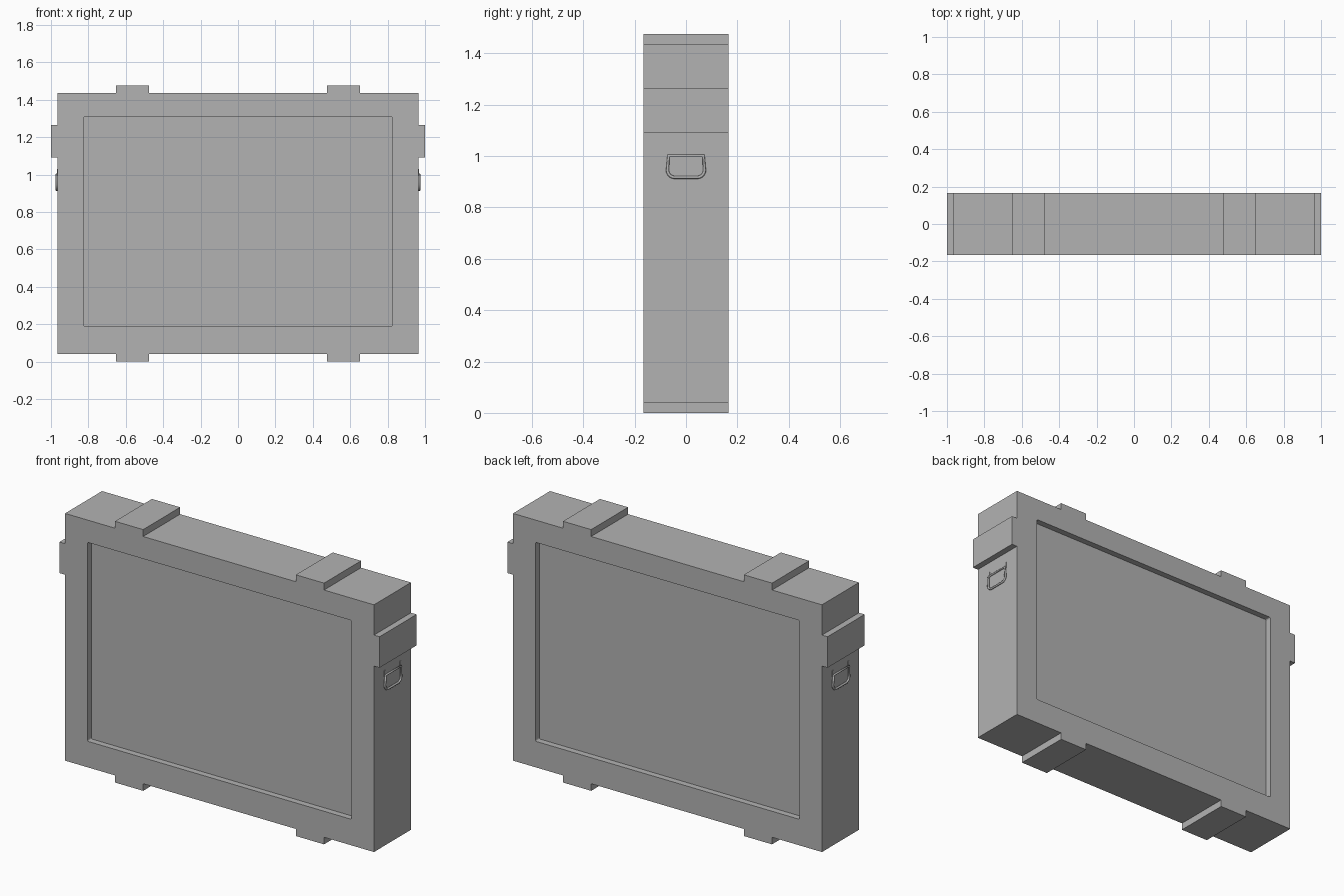
import bpy
import bmesh
from math import pi, cos, sin
from mathutils import Matrix, Vector

cube = bpy.data.objects.get("Cube")
if cube:
    bpy.data.objects.remove(cube, do_unlink=True)

# Single plain grey finish
grey = bpy.data.materials.new("plain_grey")
grey.use_nodes = True
colour = (0.45, 0.45, 0.45, 1)
grey.diffuse_color = colour
grey.node_tree.nodes["Principled BSDF"].inputs["Base Color"].default_value = colour

DEPTH = 0.165    # half depth of the case
SIDE = 0.965     # half width of the case
BASE, TOP = 0.04, 1.436
HEIGHT = 1.475


def box(name, low, high, bevel=0.0):
    """Box between two corners; bevel rounds the edges that run along y."""
    low, high = Vector(low), Vector(high)
    bm = bmesh.new()
    bmesh.ops.create_cube(bm, size=1, matrix=Matrix.Translation((low + high) / 2)
                          @ Matrix.Diagonal((*(high - low), 1)))
    if bevel:
        edges = [e for e in bm.edges
                 if abs(e.verts[0].co.y - e.verts[1].co.y) > 0.01]
        bmesh.ops.bevel(bm, geom=edges, offset=bevel, segments=3,
                        profile=0.5, affect='EDGES')
    mesh = bpy.data.meshes.new(name)
    bm.to_mesh(mesh)
    bm.free()
    obj = bpy.data.objects.new(name, mesh)
    mesh.materials.append(grey)
    bpy.context.collection.objects.link(obj)
    return obj


def wire(name, points, radius, cyclic):
    """Round wire following a path."""
    curve = bpy.data.curves.new(name, 'CURVE')
    curve.dimensions = '3D'
    curve.bevel_depth = radius
    curve.bevel_resolution = 2
    curve.use_fill_caps = True
    spline = curve.splines.new('POLY')
    spline.points.add(len(points) - 1)
    for point, co in zip(spline.points, points):
        point.co = (*co, 1)
    spline.use_cyclic_u = cyclic
    curve.materials.append(grey)
    obj = bpy.data.objects.new(name, curve)
    bpy.context.collection.objects.link(obj)
    return obj


# Case with a shallow panel sunk into the front and the back
case = box("case", (-SIDE, -DEPTH, BASE), (SIDE, DEPTH, TOP))
for name, face in (("front", -DEPTH), ("back", DEPTH)):
    cutter = box(name + "_panel_cutter", (-0.825, face - 0.035, 0.187),
                 (0.825, face + 0.035, 1.31), bevel=0.008)
    cutter.hide_render = True
    cutter.hide_viewport = True
    cut = case.modifiers.new(name + "_panel", 'BOOLEAN')
    cut.operation = 'DIFFERENCE'
    cut.solver = 'EXACT'
    cut.object = cutter

for side, s in (("left", 1), ("right", -1)):
    # Bands across the top and the bottom
    x0, x1 = sorted((s * 0.477, s * 0.653))
    box(side + "_top_band", (x0, -DEPTH, TOP), (x1, DEPTH, HEIGHT))
    box(side + "_foot", (x0, -DEPTH, 0), (x1, DEPTH, BASE))

    # Clasp block on the side
    x0, x1 = sorted((s * SIDE, s))
    box(side + "_clasp", (x0, -DEPTH, 1.09), (x1, DEPTH, 1.265))

    # Drop handle: straight top bar, sides, and rounded lower corners
    hx = s * (SIDE + 0.004)
    path = [(hx, -0.068, 1.002), (hx, 0.068, 1.002)]
    for centre, start in ((0.044, 0), (-0.044, -pi / 2)):
        for i in range(7):
            a = start - i * pi / 12
            path.append((hx, centre + 0.028 * cos(a), 0.945 + 0.028 * sin(a)))
    wire(side + "_handle", path, 0.006, True)

    # Slim hooks that hold the handle
    for end, y in (("front", -0.069), ("back", 0.069)):
        x0, x1 = sorted((s * SIDE, s * (SIDE + 0.003)))
        box(f"{side}_{end}_hook", (x0, y - 0.006, 0.995), (x1, y + 0.006, 1.03))
